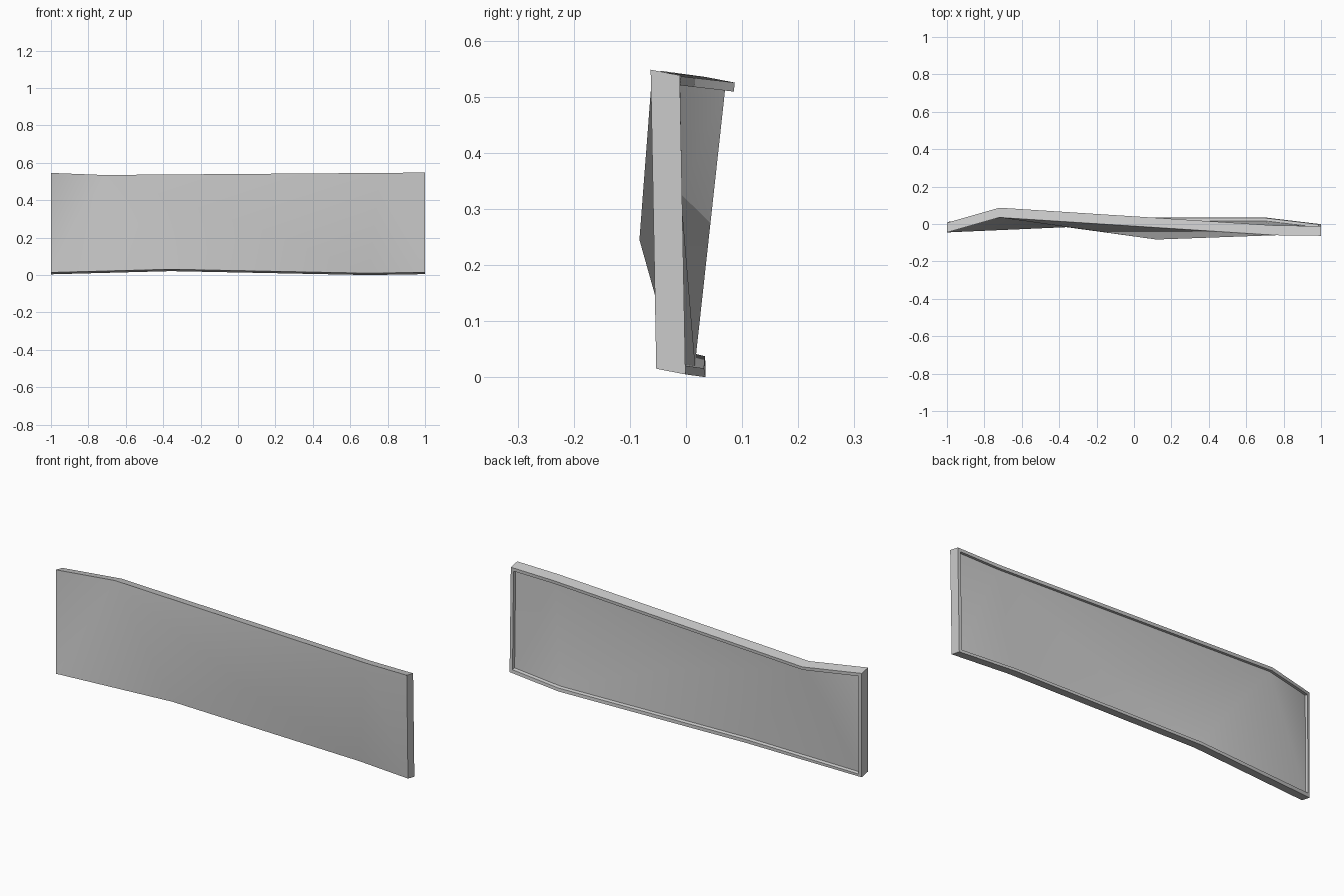
import bpy, bmesh, math
from mathutils import Vector

cube = bpy.data.objects.get("Cube")
if cube:
    bpy.data.objects.remove(cube, do_unlink=True)

# Single grey finish
grey = bpy.data.materials.new("light_grey")
grey.use_nodes = True
colour = (0.6, 0.6, 0.6, 1)
grey.diffuse_color = colour
grey.node_tree.nodes["Principled BSDF"].inputs["Base Color"].default_value = colour

# Outer skin: bent top edge, bent bottom edge and one bulging point between
DEPTH = Vector((0, 0.052, -0.01))
LIP = 0.016
RECESS = 0.3
points = {
    "t1": (-1, -0.045, 0.546), "t2": (-0.72, 0.035, 0.535),
    "t3": (0.76, -0.06, 0.546), "t4": (1, -0.063, 0.548),
    "b1": (-1, -0.045, 0.014), "b2": (-0.36, -0.017, 0.031),
    "b3": (0.7, -0.017, 0.01), "b4": (1, -0.053, 0.015),
    "mid": (0.12, -0.083, 0.245),
}
triangles = ["b1 t2 t1", "b1 b2 t2", "b2 mid t2", "mid t3 t2",
             "b2 b3 mid", "b3 t3 mid", "b3 b4 t3", "b4 t4 t3"]

bm = bmesh.new()
verts = {name: bm.verts.new(co) for name, co in points.items()}
front = [bm.faces.new([verts[n] for n in tri.split()]) for tri in triangles]

# Thicken towards the back
back = bmesh.ops.duplicate(bm, geom=front + list(verts.values()) + list(bm.edges))
copy = back["vert_map"]
for v in verts.values():
    copy[v].co += DEPTH
back_faces = [g for g in back["geom"] if isinstance(g, bmesh.types.BMFace)]
bmesh.ops.reverse_faces(bm, faces=back_faces)
outline = ["b1", "b2", "b3", "b4", "t4", "t3", "t2", "t1"]
for a, b in zip(outline, outline[1:] + outline[:1]):
    bm.faces.new((verts[b], verts[a], copy[verts[a]], copy[verts[b]]))
bm.normal_update()

# Raised lip round a recessed back panel
bmesh.ops.inset_region(bm, faces=back_faces, thickness=LIP, use_even_offset=True)
bmesh.ops.inset_region(bm, faces=back_faces, thickness=0.001, use_even_offset=True)
bmesh.ops.translate(bm, vec=-DEPTH * RECESS,
                    verts=list({v for f in back_faces for v in f.verts}))
bmesh.ops.recalc_face_normals(bm, faces=bm.faces)

mesh = bpy.data.meshes.new("warped_panel")
bm.to_mesh(mesh)
bm.free()
mesh.materials.append(grey)
panel = bpy.data.objects.new("warped_panel", mesh)
bpy.context.collection.objects.link(panel)
bpy.ops.object.select_all(action="DESELECT")
panel.select_set(True)
bpy.context.view_layer.objects.active = panel
bpy.ops.object.shade_smooth_by_angle(angle=math.radians(30))
